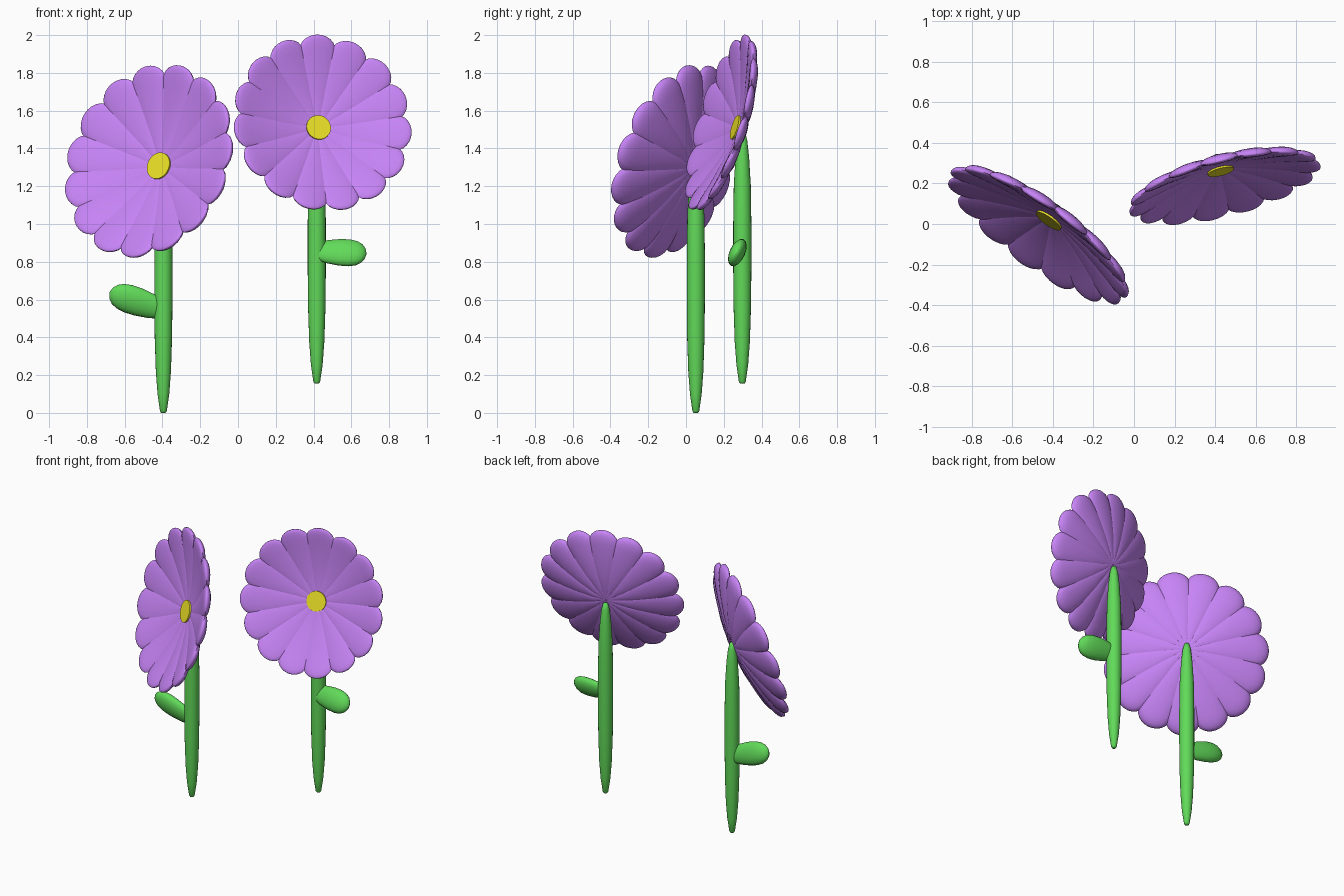
import bpy, bmesh, math
from mathutils import Vector

if "Cube" in bpy.data.objects:
    bpy.data.objects.remove(bpy.data.objects["Cube"])

Z = Vector((0, 0, 1))


def material(name, rgb):
    m = bpy.data.materials.new(name)
    m.diffuse_color = (*rgb, 1)
    m.use_nodes = True
    m.node_tree.nodes["Principled BSDF"].inputs["Base Color"].default_value = m.diffuse_color
    return m


PURPLE = material("petal_purple", (0.57, 0.23, 0.92))
GREEN = material("stem_green", (0.12, 0.70, 0.10))
YELLOW = material("centre_yellow", (0.85, 0.76, 0.02))


def loft(bm, rings, sides=16, front=1.0):
    """Skin elliptical rings (centre, half-width vector, half-thickness vector); front flattens one face."""
    loops = []
    for c, a, b in rings:
        loop = []
        for i in range(sides):
            ang = 2 * math.pi * i / sides
            rise = math.sin(ang) * (front if math.sin(ang) > 0 else 1.0)
            loop.append(bm.verts.new(c + a * math.cos(ang) + b * rise))
        loops.append(loop)
    for p, q in zip(loops, loops[1:]):
        for i in range(sides):
            j = (i + 1) % sides
            bm.faces.new((p[i], p[j], q[j], q[i]))
    bm.faces.new(loops[0][::-1])
    bm.faces.new(loops[-1])


def finish(bm, name, mat):
    bmesh.ops.recalc_face_normals(bm, faces=bm.faces)
    me = bpy.data.meshes.new(name)
    bm.to_mesh(me)
    bm.free()
    me.materials.append(mat)
    ob = bpy.data.objects.new(name, me)
    bpy.context.collection.objects.link(ob)
    bpy.context.view_layer.objects.active = ob
    ob.select_set(True)
    bpy.ops.object.shade_smooth_by_angle(angle=math.radians(60))
    ob.select_set(False)


# (fraction of length, half width, half thickness) of one petal
PETAL = [(0.01, 0.008, 0.014), (0.2, 0.042, 0.02), (0.4, 0.07, 0.024), (0.6, 0.09, 0.028),
         (0.73, 0.098, 0.03), (0.82, 0.1, 0.031), (0.87, 0.097, 0.031), (0.92, 0.086, 0.029),
         (0.955, 0.069, 0.025), (0.98, 0.049, 0.019), (0.995, 0.026, 0.01), (1.0, 0.006, 0.003)]

# (fraction of length, half width, half thickness) of one leaf
LEAF = [(0.0, 0.05, 0.026), (0.2, 0.066, 0.033), (0.45, 0.076, 0.039), (0.65, 0.077, 0.04),
        (0.8, 0.069, 0.036), (0.9, 0.054, 0.028), (0.97, 0.031, 0.016), (1.0, 0.004, 0.002)]

# (height above foot, radius) of the stem
STEM = [(0, 0.012), (0.01, 0.018), (0.1, 0.031), (0.22, 0.04), (0.4, 0.046), (0.6, 0.048),
        (0.85, 0.048), (1.05, 0.045), (1.2, 0.036), (1.29, 0.026), (1.33, 0.015), (1.335, 0.004)]


def flower(side, foot, head_z, n, s, start, leaf_from, leaf_to, leaf_wide):
    n = Vector(n).normalized()
    u = Z.cross(n).normalized()
    v = n.cross(u)
    foot = Vector(foot)
    base = Vector((foot.x, foot.y, head_z))

    # ring of fifteen cupped petals
    bm = bmesh.new()
    length = 0.485
    for k in range(15):
        ang = math.radians(start + 24 * k)
        out = u * math.cos(ang) + v * math.sin(ang)
        across = n.cross(out)
        rings = []
        for t, w, h in PETAL:
            slope = 0.11 * 1.6 * t ** 0.6 / length
            thick = (n - out * slope).normalized()
            c = base + s * (out * t * length + n * (0.022 + 0.11 * t ** 1.6))
            rings.append((c, across * w * s, thick * h * s))
        loft(bm, rings, front=0.5)
    finish(bm, side + "_petals", PURPLE)

    # flat round centre, nearly flush with the petals
    bm = bmesh.new()
    rings = [(base + n * s * d, u * r * s, v * r * s)
             for d, r in ((0.02, 0.066), (0.045, 0.066))]
    loft(bm, rings, 32)
    finish(bm, side + "_flower_centre", YELLOW)

    # spindle-shaped stem
    bm = bmesh.new()
    loft(bm, [(foot + Z * h, Vector((r, 0, 0)), Vector((0, r, 0))) for h, r in STEM], 20)
    finish(bm, side + "_stem", GREEN)

    # single leaf growing from the stem
    bm = bmesh.new()
    a, b = Vector(leaf_from), Vector(leaf_to)
    axis = (b - a).normalized()
    wide = Vector(leaf_wide)
    wide = (wide - axis * wide.dot(axis)).normalized()
    thin = axis.cross(wide)
    loft(bm, [(a.lerp(b, t), wide * w, thin * h) for t, w, h in LEAF])
    finish(bm, side + "_leaf", GREEN)


flower("left", (-0.395, 0.052, 0), 1.295, (-0.557, -0.773, 0.285), 1.1, 103,
       (-0.4, 0.052, 0.545), (-0.68, 0.052, 0.637), (0, -0.2, 0.95))
flower("right", (0.417, 0.298, 0.155), 1.50, (0.235, -0.925, 0.282), 1.0, 89,
       (0.42, 0.285, 0.857), (0.68, 0.262, 0.842), (0, 0.4, 0.9))
